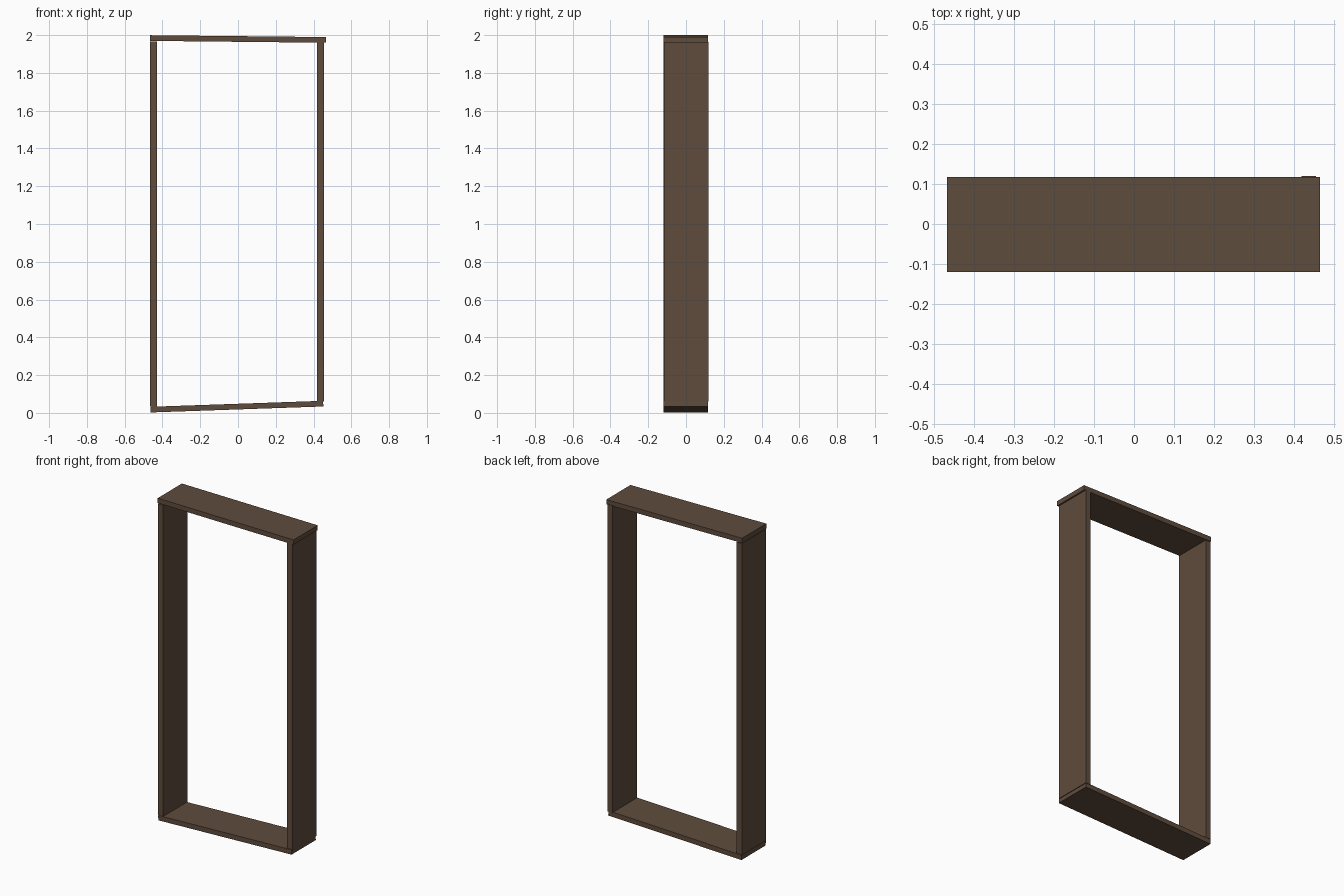
import bpy
import math

if "Cube" in bpy.data.objects:
    bpy.data.objects.remove(bpy.data.objects["Cube"])

wood = bpy.data.materials.new("dark_wood")
wood.diffuse_color = (0.115, 0.072, 0.047, 1.0)
wood.use_nodes = True
wood.node_tree.nodes["Principled BSDF"].inputs["Base Color"].default_value = wood.diffuse_color


def board(name, centre, size, tilt=0.0):
    """Plain plank, tilted about the front-to-back axis."""
    bpy.ops.mesh.primitive_cube_add(size=1, location=centre)
    ob = bpy.context.object
    ob.name = name
    ob.scale = size
    ob.rotation_euler = (0, math.radians(tilt), 0)
    ob.data.materials.append(wood)
    return ob


T = 0.03        # thickness of the cross boards
W = 0.036       # thickness of the posts
D = 0.237       # depth of every board
Y = -0.0015     # the frame sits slightly behind the shifted right post

# Upright posts; the right one is nudged backwards
board("left_post", (-0.4475, Y, 1.0), (W, D, 1.93))
board("right_post", (0.437, 0.002, 1.012), (W, D - 0.001, 1.905))

# Head board, leaning down a little to the right
board("head_board", (-0.001, Y, 1.9795), (0.932, D, T), 0.6)

# Sill board, rising to the right
board("sill_board", (-0.006, Y, 0.0331), (0.915, D, T), -1.98)
